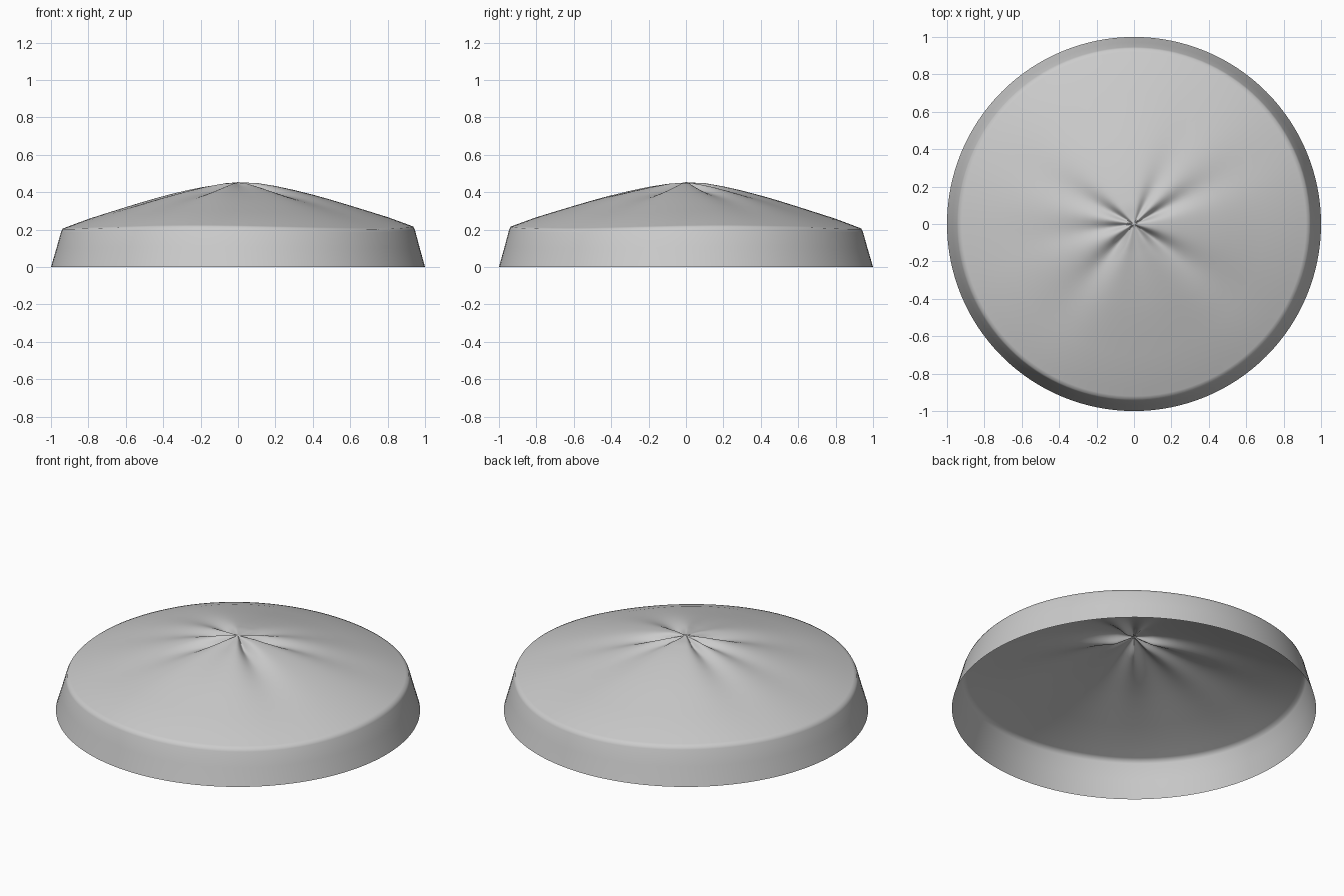
import bpy, bmesh, math

if "Cube" in bpy.data.objects:
    bpy.data.objects.remove(bpy.data.objects["Cube"])

SEG = 128
# dome profile: radius, height
DOME = [(0.94, 0.21), (0.8, 0.262), (0.6, 0.325), (0.45, 0.371), (0.3, 0.41),
        (0.2, 0.432), (0.1, 0.449), (0.0, 0.452)]
# gathered folds: direction in degrees, angular width, depth
FOLDS = [(28, 11, 0.04), (62, 12, 0.022), (152, 12, 0.035), (188, 12, 0.03),
         (231, 13, 0.045), (275, 18, 0.012), (324, 13, 0.045)]


def profile_height(r):
    for (r1, z1), (r0, z0) in zip(DOME, DOME[1:]):
        if r >= r0:
            return z0 + (z1 - z0) * (r - r0) / (r1 - r0)
    return DOME[-1][1]


def fold_drop(r, a):
    """Depth of the creases, strongest near the centre and fading to the rim."""
    fade = min(1, r / 0.1) * math.exp(-(max(0, r - 0.1) / 0.33) ** 1.3)
    total = 0
    for centre, width, depth in FOLDS:
        d = (math.degrees(a) - centre + 180) % 360 - 180
        total += depth * math.exp(-(d / width) ** 2)
    return total * fade


def rim_wave(a):
    return 0.008 * math.cos(3 * (a - math.radians(255)))


bm = bmesh.new()
rings = []


def add_ring(r, height):
    ring = []
    for i in range(SEG):
        a = 2 * math.pi * i / SEG
        ring.append(bm.verts.new((r * math.cos(a), r * math.sin(a), height(a))))
    rings.append(ring)


# sloping side wall, open underneath
for r, t in [(1.0, 0), (0.97, 0.5), (0.946, 0.92)]:
    add_ring(r, lambda a: t * (0.21 + rim_wave(a)))

# draped top with folds gathered at the centre
for r in [0.938, 0.92, 0.88, 0.8, 0.7, 0.6, 0.5, 0.42, 0.35, 0.29, 0.24, 0.2, 0.16,
          0.13, 0.1, 0.075, 0.05, 0.03, 0.015]:
    add_ring(r, lambda a: profile_height(r) + rim_wave(a) * min(1, r) - fold_drop(r, a))

for lower, upper in zip(rings, rings[1:]):
    for i in range(SEG):
        j = (i + 1) % SEG
        bm.faces.new((lower[i], lower[j], upper[j], upper[i]))
tip = bm.verts.new((0, 0, 0.455))
for i in range(SEG):
    bm.faces.new((rings[-1][i], rings[-1][(i + 1) % SEG], tip))

mesh = bpy.data.meshes.new("draped_cover")
bm.to_mesh(mesh)
bm.free()
for poly in mesh.polygons:
    poly.use_smooth = True

grey = bpy.data.materials.new("light grey")
grey.diffuse_color = (0.6, 0.6, 0.6, 1)
grey.use_nodes = True
grey.node_tree.nodes["Principled BSDF"].inputs["Base Color"].default_value = grey.diffuse_color
mesh.materials.append(grey)
cover = bpy.data.objects.new("draped_cover", mesh)
bpy.context.collection.objects.link(cover)
